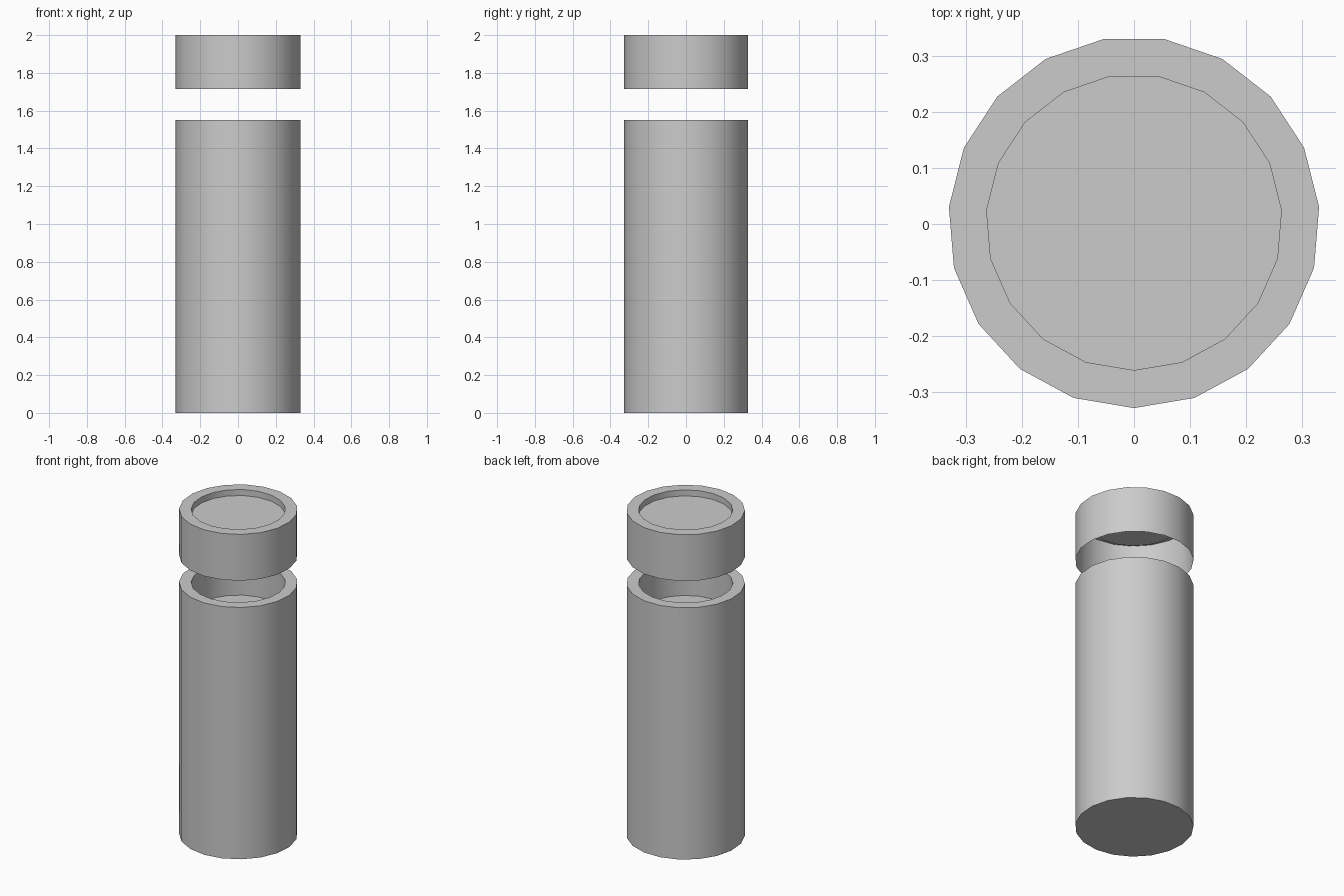
import bpy, bmesh
from math import tau

cube = bpy.data.objects.get("Cube")
if cube:
    bpy.data.objects.remove(cube, do_unlink=True)

SIDES = 19
OUTER, INNER = 0.331, 0.2635
CENTRE_Y = 0.003

grey = bpy.data.materials.new("plain grey")
grey.use_nodes = True
colour = (0.6, 0.6, 0.6, 1)
grey.diffuse_color = colour
grey.node_tree.nodes["Principled BSDF"].inputs["Base Color"].default_value = colour


def lathe(name, profile):
    """Spin a (radius, height) profile into a part with a corner at the front."""
    bm = bmesh.new()
    verts = [bm.verts.new((0, -r, z)) for r, z in profile]
    edges = [bm.edges.new(pair) for pair in zip(verts, verts[1:])]
    bmesh.ops.spin(bm, geom=verts + edges, cent=(0, 0, 0), axis=(0, 0, 1),
                   angle=tau, steps=SIDES, use_duplicate=False)
    bmesh.ops.remove_doubles(bm, verts=bm.verts, dist=0.0005)
    # Merge each flat disc into a single face
    bmesh.ops.dissolve_limit(bm, angle_limit=0.01, verts=bm.verts, edges=bm.edges)
    bmesh.ops.recalc_face_normals(bm, faces=bm.faces)
    mesh = bpy.data.meshes.new(name)
    bm.to_mesh(mesh)
    bm.free()
    mesh.materials.append(grey)
    ob = bpy.data.objects.new(name, mesh)
    ob.location.y = CENTRE_Y
    bpy.context.collection.objects.link(ob)
    bpy.ops.object.select_all(action="DESELECT")
    ob.select_set(True)
    bpy.context.view_layer.objects.active = ob
    bpy.ops.object.shade_smooth_by_angle(angle=tau / 12)
    return ob


# Closed body with a shallow well in its top
lathe("body", [(0, 0), (OUTER, 0), (OUTER, 1.55), (INNER, 1.55),
               (INNER, 1.35), (0, 1.35)])

# Floating cap: open underneath, with a sunken top
lathe("cap", [(OUTER, 1.715), (OUTER, 2), (INNER, 2), (INNER, 1.963), (0, 1.963)])
